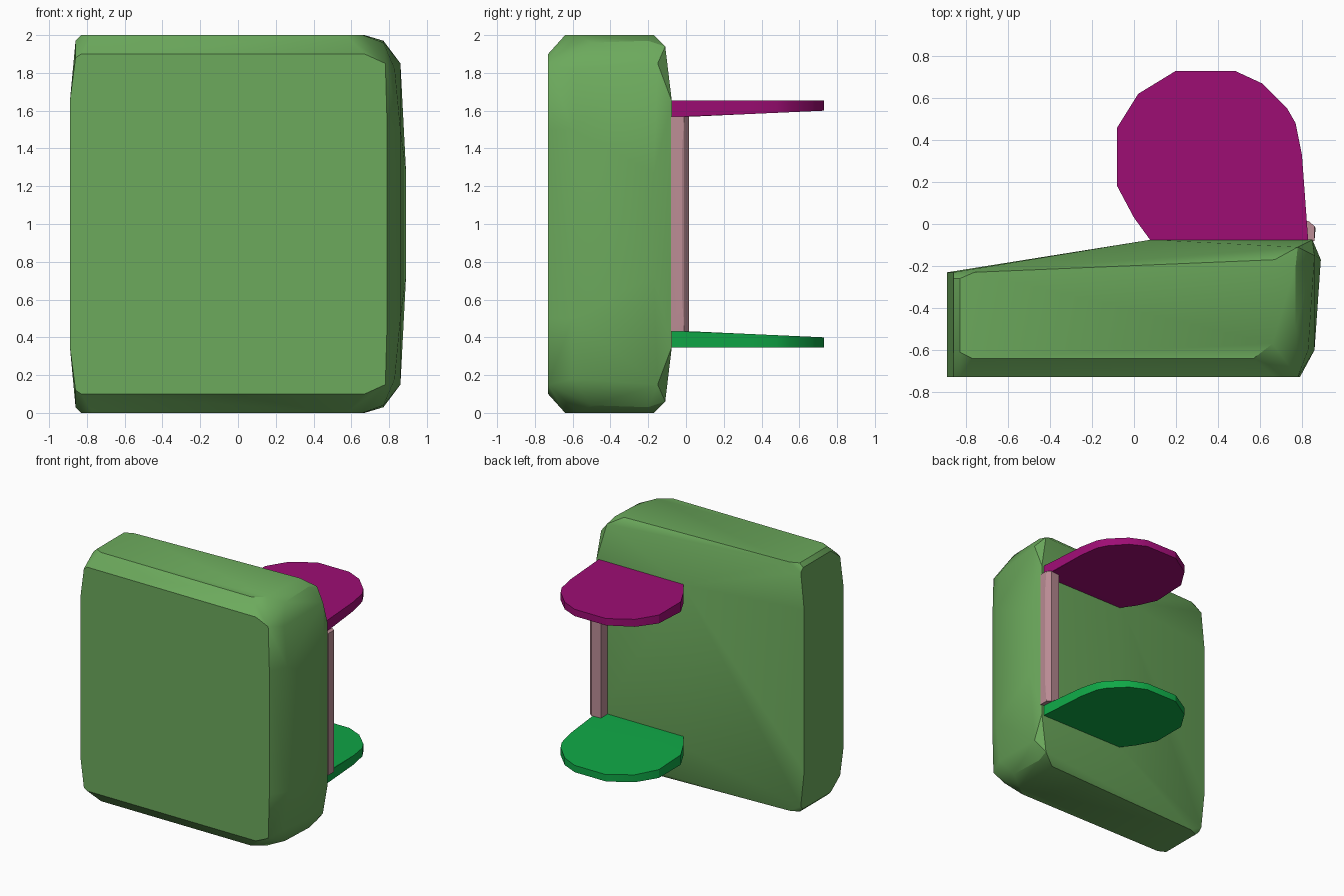
import bpy, bmesh, math

if "Cube" in bpy.data.objects:
    bpy.data.objects.remove(bpy.data.objects["Cube"])


def material(name, rgb):
    m = bpy.data.materials.new(name)
    m.diffuse_color = (*rgb, 1)
    m.use_nodes = True
    m.node_tree.nodes["Principled BSDF"].inputs["Base Color"].default_value = m.diffuse_color
    return m


LEAF = material("leaf_green", (0.150, 0.400, 0.108))
MAGENTA = material("magenta", (0.340, 0.004, 0.175))
EMERALD = material("emerald", (0.005, 0.390, 0.062))
PINK = material("dusty_pink", (0.500, 0.265, 0.300))


def hull(name, points, mat, angle):
    """Convex solid around a handful of corner points."""
    bm = bmesh.new()
    for p in points:
        bm.verts.new(p)
    res = bmesh.ops.convex_hull(bm, input=bm.verts[:])
    loose = [v for v in bm.verts if not v.link_faces]
    bmesh.ops.delete(bm, geom=loose, context='VERTS')
    bmesh.ops.dissolve_limit(bm, angle_limit=math.radians(1), verts=bm.verts[:], edges=bm.edges[:])
    bmesh.ops.recalc_face_normals(bm, faces=bm.faces[:])
    me = bpy.data.meshes.new(name)
    bm.to_mesh(me)
    bm.free()
    me.materials.append(mat)
    ob = bpy.data.objects.new(name, me)
    bpy.context.collection.objects.link(ob)
    bpy.ops.object.select_all(action='DESELECT')
    ob.select_set(True)
    bpy.context.view_layer.objects.active = ob
    bpy.ops.object.shade_smooth_by_angle(angle=math.radians(angle))
    return ob


# Chunky slab: upper-half corners (x, y, height above middle), mirrored downward
half = [
    # front face outline
    (-.89, -.73, .65), (-.86, -.73, .88), (-.83, -.73, .90),
    (.67, -.73, .90), (.78, -.73, .85), (.79, -.73, .50),
    # left end
    (-.89, -.23, .65), (-.86, -.26, .97), (-.86, -.61, .97),
    # end cap
    (-.83, -.26, 1), (-.83, -.61, 1), (-.77, -.64, 1), (.57, -.64, 1),
    (.66, -.57, 1), (.67, -.17, 1), (-.76, -.23, 1),
    # tapered back
    (-.86, -.23, .94), (.08, -.075, .65), (.85, -.075, .65), (.78, -.11, .94),
    # rounded right side
    (.89, -.17, .27), (.86, -.60, .50), (.86, -.15, .85),
    (.77, -.50, .96), (.83, -.60, .82), (.77, -.20, .97),
]
hull("slab", [(x, y, 1 + s * h) for x, y, h in half for s in (1, -1)], LEAF, 30)

# Rounded shelves, slightly thicker toward the slab on their inner side
outline = [
    (.08, -.08), (0, .03), (-.08, .18), (-.08, .46), (.02, .62), (.20, .73),
    (.48, .73), (.61, .67), (.73, .55), (.77, .48), (.80, .33), (.82, .02), (.83, -.08),
]


def shelf(name, side, mat):
    pts = []
    for x, y in outline:
        inner = .567 + .033 * max(y, 0) / .73
        pts += [(x, y, 1 + side * .655), (x, y, 1 + side * inner)]
    hull(name, pts, mat, 30)


shelf("upper_shelf", 1, MAGENTA)
shelf("lower_shelf", -1, EMERALD)

# Post joining the shelves, outer corner chamfered and tapering at the ends
post = []
for s in (1, -1):
    z = 1 + s * .57
    post += [(.75, -.08, z), (.86, -.08, z), (.75, .01, z), (.83, .015, z), (.86, -.01, z)]
    post += [(.865, -.02, 1 + s * .40)]
hull("post", post, PINK, 20)
